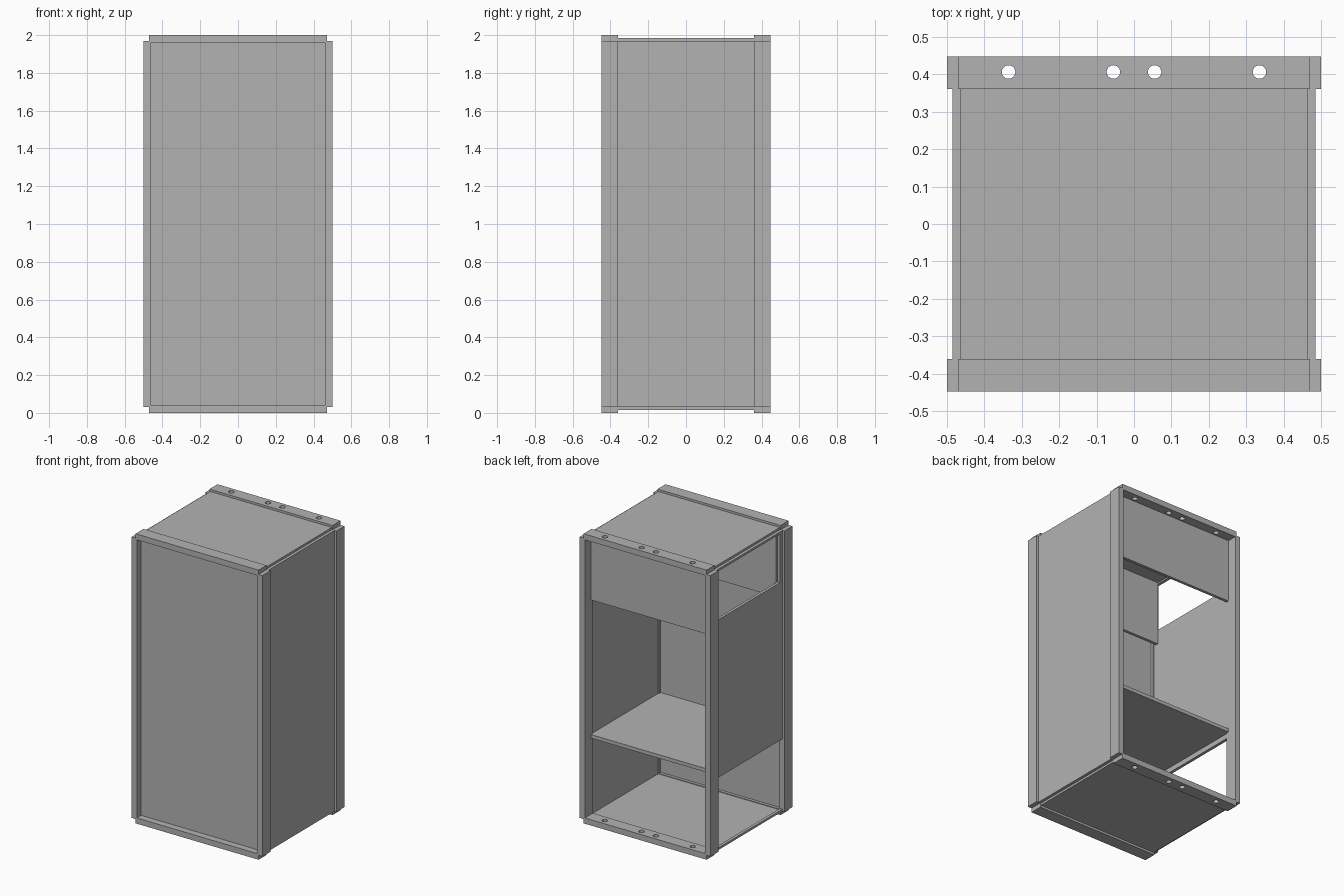
import bpy

if "Cube" in bpy.data.objects:
    bpy.data.objects.remove(bpy.data.objects["Cube"], do_unlink=True)

grey = bpy.data.materials.new("plain_grey")
grey.use_nodes = True
COLOUR = (0.45, 0.45, 0.45, 1)
grey.diffuse_color = COLOUR
grey.node_tree.nodes["Principled BSDF"].inputs["Base Color"].default_value = COLOUR


def box(name, x, y, z):
    """Axis-aligned board given as (low, high) ranges."""
    ranges = (x, y, z)
    bpy.ops.mesh.primitive_cube_add(size=1, location=[(a + b) / 2 for a, b in ranges])
    ob = bpy.context.object
    ob.name = name
    for v in ob.data.vertices:
        for i, (a, b) in enumerate(ranges):
            v.co[i] *= b - a
    ob.data.materials.append(grey)
    return ob


def span(side, inner, outer):
    return tuple(sorted((side * inner, side * outer)))


# Drill for the rear bolt holes
drills = []
for hx in (-0.335, -0.055, 0.055, 0.335):
    bpy.ops.mesh.primitive_cylinder_add(vertices=32, radius=0.018, depth=3,
                                        location=(hx, 0.406, 1))
    drills.append(bpy.context.object)
bpy.ops.object.select_all(action='DESELECT')
for d in drills:
    d.select_set(True)
bpy.context.view_layer.objects.active = drills[0]
bpy.ops.object.join()
drill = bpy.context.object
drill.name = "hole_cutter"
drill.hide_render = True

# Front and rear frames: two posts and two rails each
for end, label in ((-1, "front"), (1, "rear")):
    depth = span(end, 0.36, 0.447)
    for side, hand in ((1, "left"), (-1, "right")):
        box(f"{label}_{hand}_post", span(side, 0.46, 0.5), depth, (0.03, 1.97))
    for level, z in (("bottom", (0, 0.04)), ("top", (1.96, 2))):
        rail = box(f"{label}_{level}_rail", (-0.47, 0.47), depth, z)
        if end == 1:
            cut = rail.modifiers.new("bolt_holes", 'BOOLEAN')
            cut.object = drill
            cut.solver = 'EXACT'
            bpy.context.view_layer.objects.active = rail
            bpy.ops.object.modifier_apply(modifier=cut.name)
bpy.data.objects.remove(drill, do_unlink=True)

# Top, bottom and closed left side
WIDE, DEEP = (-0.465, 0.465), (-0.365, 0.365)
box("top_panel", WIDE, DEEP, (1.965, 1.985))
box("bottom_panel", WIDE, DEEP, (0.015, 0.035))
box("left_panel", (0.465, 0.485), DEEP, (0.03, 1.97))

# Right side, open above and below the middle board
RIGHT = (-0.485, -0.465)
box("right_middle_panel", RIGHT, DEEP, (0.56, 1.62))
box("right_shelf_rail", RIGHT, DEEP, (0.53, 0.56))
box("right_upper_jamb", RIGHT, (-0.365, -0.335), (1.62, 1.97))
box("right_top_edge", RIGHT, DEEP, (1.955, 1.97))
box("right_bottom_edge", RIGHT, DEEP, (0.03, 0.045))

# Front face, upper cross boards and shelf
box("front_panel", (-0.465, 0.465), (-0.4, -0.38), (0.035, 1.965))
box("rear_upper_panel", WIDE, (0.36, 0.38), (1.52, 1.965))
box("inner_upper_panel", WIDE, (-0.34, -0.32), (1.52, 1.965))
box("shelf", WIDE, (-0.38, 0.38), (0.565, 0.59))
